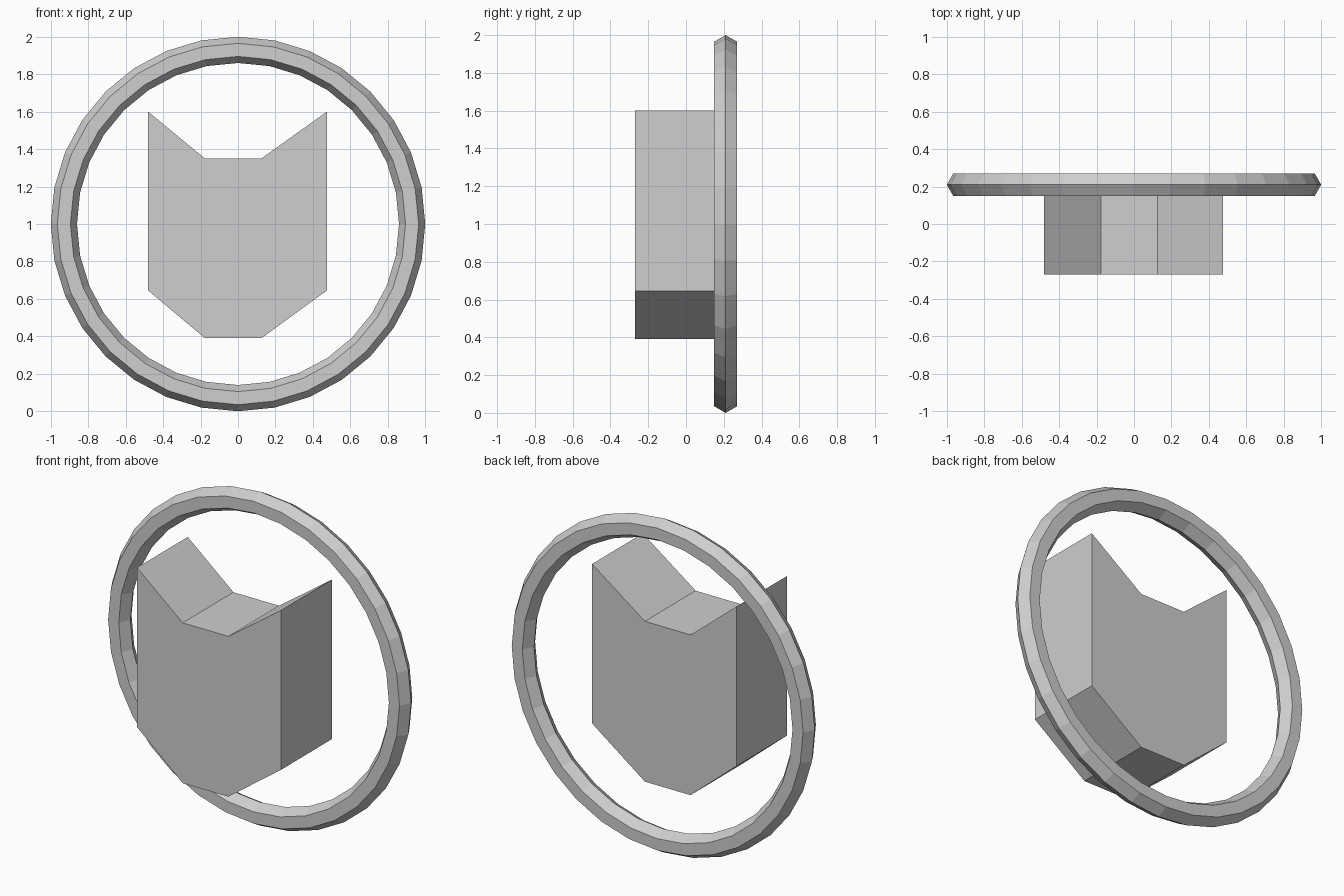
import bpy
import bmesh
from math import cos, sin, pi
from mathutils import Matrix, Vector

cube = bpy.data.objects.get("Cube")
if cube:
    bpy.data.objects.remove(cube, do_unlink=True)

# Single colour
grey = bpy.data.materials.new("light_grey")
grey.use_nodes = True
colour = (0.62, 0.62, 0.62, 1)
grey.diffuse_color = colour
grey.node_tree.nodes["Principled BSDF"].inputs["Base Color"].default_value = colour

RING_Y = 0.21
FRONT_Y = -0.27


def add_object(name, bm):
    bmesh.ops.recalc_face_normals(bm, faces=bm.faces)
    mesh = bpy.data.meshes.new(name)
    bm.to_mesh(mesh)
    bm.free()
    mesh.materials.append(grey)
    obj = bpy.data.objects.new(name, mesh)
    bpy.context.collection.objects.link(obj)
    return obj


# Ring: hexagonal section swept around the y axis
def make_ring(major, minor, segments, sides):
    bm = bmesh.new()
    section = []
    for i in range(sides):
        a = 2 * pi * i / sides
        section.append(bm.verts.new((major + minor * cos(a), minor * sin(a), 0)))
    edges = [bm.edges.new((section[i - 1], section[i])) for i in range(sides)]
    bmesh.ops.spin(bm, geom=section + edges, cent=(0, 0, 0), axis=(0, 1, 0),
                   angle=2 * pi, steps=segments, use_merge=True)
    bmesh.ops.remove_doubles(bm, verts=bm.verts, dist=0.0001)
    bmesh.ops.transform(bm, matrix=Matrix.Translation((0, RING_Y, 1)), verts=bm.verts)
    return add_object("ring", bm)


# Shield block: the notched top line repeats lower down as the pointed base
def make_shield():
    left, inner_left, inner_right, right = -0.48, -0.177, 0.125, 0.475
    top = [(left, 1.6), (inner_left, 1.35), (inner_right, 1.35), (right, 1.6)]
    base = [(right, 0.645), (inner_right, 0.39), (inner_left, 0.39), (left, 0.645)]
    bm = bmesh.new()
    face = bm.faces.new([bm.verts.new((x, FRONT_Y, z)) for x, z in top + base])
    back = bmesh.ops.extrude_face_region(bm, geom=[face], use_keep_orig=True)
    verts = [v for v in back["geom"] if isinstance(v, bmesh.types.BMVert)]
    bmesh.ops.translate(bm, vec=Vector((0, RING_Y - FRONT_Y, 0)), verts=verts)
    return add_object("shield_block", bm)


make_ring(0.93, 0.07, 32, 6)
make_shield()
